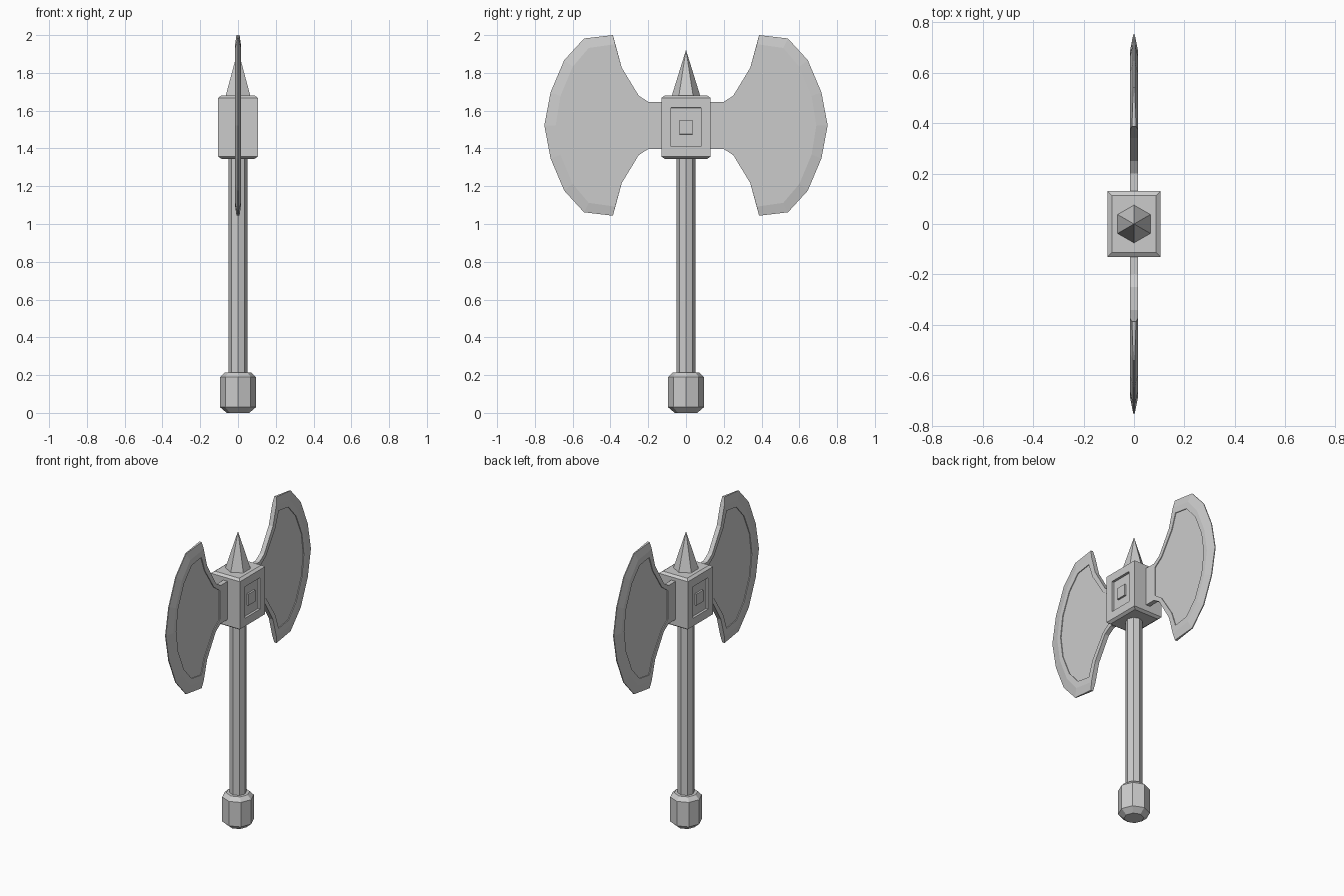
import bpy, bmesh, math

if "Cube" in bpy.data.objects:
    bpy.data.objects.remove(bpy.data.objects["Cube"])

def finish(name, bm):
    bmesh.ops.remove_doubles(bm, verts=bm.verts[:], dist=1e-5)
    bmesh.ops.recalc_face_normals(bm, faces=bm.faces[:])
    me = bpy.data.meshes.new(name)
    bm.to_mesh(me)
    bm.free()
    ob = bpy.data.objects.new(name, me)
    bpy.context.collection.objects.link(ob)
    return ob

def skin(bm, rings, cap_start=True, cap_end=True):
    """Join a sequence of equal-length point rings with quads."""
    vs = [[bm.verts.new(p) for p in r] for r in rings]
    n = len(vs[0])
    for a, b in zip(vs, vs[1:]):
        for i in range(n):
            j = (i + 1) % n
            bm.faces.new((a[i], a[j], b[j], b[i]))
    if cap_start:
        bm.faces.new(vs[0][::-1])
    if cap_end:
        bm.faces.new(vs[-1])

def lathe(name, profile, sides, start=0.0):
    bm = bmesh.new()
    ang = [start + 2 * math.pi * i / sides for i in range(sides)]
    skin(bm, [[(r * math.cos(a), r * math.sin(a), z) for a in ang] for r, z in profile])
    return finish(name, bm)

# Handle, pommel and top spike
lathe("handle", [(0.05, 0.15), (0.05, 1.40)], 8)
lathe("pommel", [(0.06, 0), (0.095, 0.03), (0.095, 0.19), (0.07, 0.215)], 8)
lathe("top_spike", [(0.078, 1.67), (0.0005, 1.92)], 6, math.pi / 2)

# Head block with chamfered top and bottom, stepped square panels on both sides
bm = bmesh.new()
def rect(x, y, z):
    return [(-x, -y, z), (x, -y, z), (x, y, z), (-x, y, z)]
skin(bm, [rect(0.088, 0.113, 1.345), rect(0.105, 0.13, 1.357),
          rect(0.105, 0.13, 1.668), rect(0.088, 0.113, 1.68)])
bm.normal_update()
for f in [f for f in bm.faces if abs(f.normal.x) > 0.99]:
    s = 1 if f.normal.x > 0 else -1
    for hy, hz, depth in [(0.08, 0.103, 0.015), (0.035, 0.038, -0.011)]:
        bmesh.ops.inset_individual(bm, faces=[f], thickness=0.01)
        c = f.calc_center_median()
        for v in f.verts:
            v.co.y = math.copysign(hy, v.co.y)
            v.co.z = 1.5125 + math.copysign(hz, v.co.z - c.z)
        bmesh.ops.inset_individual(bm, faces=[f], thickness=0.001)
        for v in f.verts:
            v.co.x -= s * depth
finish("head_block", bm)

# Blade: half outlines as (y, height above blade middle), neck to cutting edge
MID, T = 1.522, 0.015
outline = [(.10, .125), (.20, .125), (.25, .157), (.34, .305), (.387, .478),
           (.54, .46), (.645, .345), (.717, .175), (.75, 0)]
rim = outline[:4] + [(.375, .43), (.515, .41), (.60, .31), (.665, .155), (.69, 0)]
panel = [(.21, .06), (.21, .095), (.27, .14), (.365, .285), (.40, .385),
         (.50, .37), (.58, .28), (.64, .14), (.66, 0)]
edge_x = [T] * 4 + [0.008] + [0.003] * 4

def ring(half, xs, s):
    up = [(s * x, y, MID + h) for (y, h), x in zip(half, xs)]
    down = [(s * x, y, MID - h) for (y, h), x in zip(half[:-1], xs)]
    return up + down[::-1]

bm = bmesh.new()
flat, low = [T] * 9, [T - 0.005] * 9
side = lambda s: [ring(panel, low, s), ring(panel, flat, s),
                  ring(rim, flat, s), ring(outline, edge_x, s)]
skin(bm, side(-1) + side(1)[::-1])
bmesh.ops.dissolve_degenerate(bm, dist=1e-5, edges=bm.edges[:])
blades = finish("double_blades", bm)
m = blades.modifiers.new("mirror", 'MIRROR')
m.use_axis = (False, True, False)
